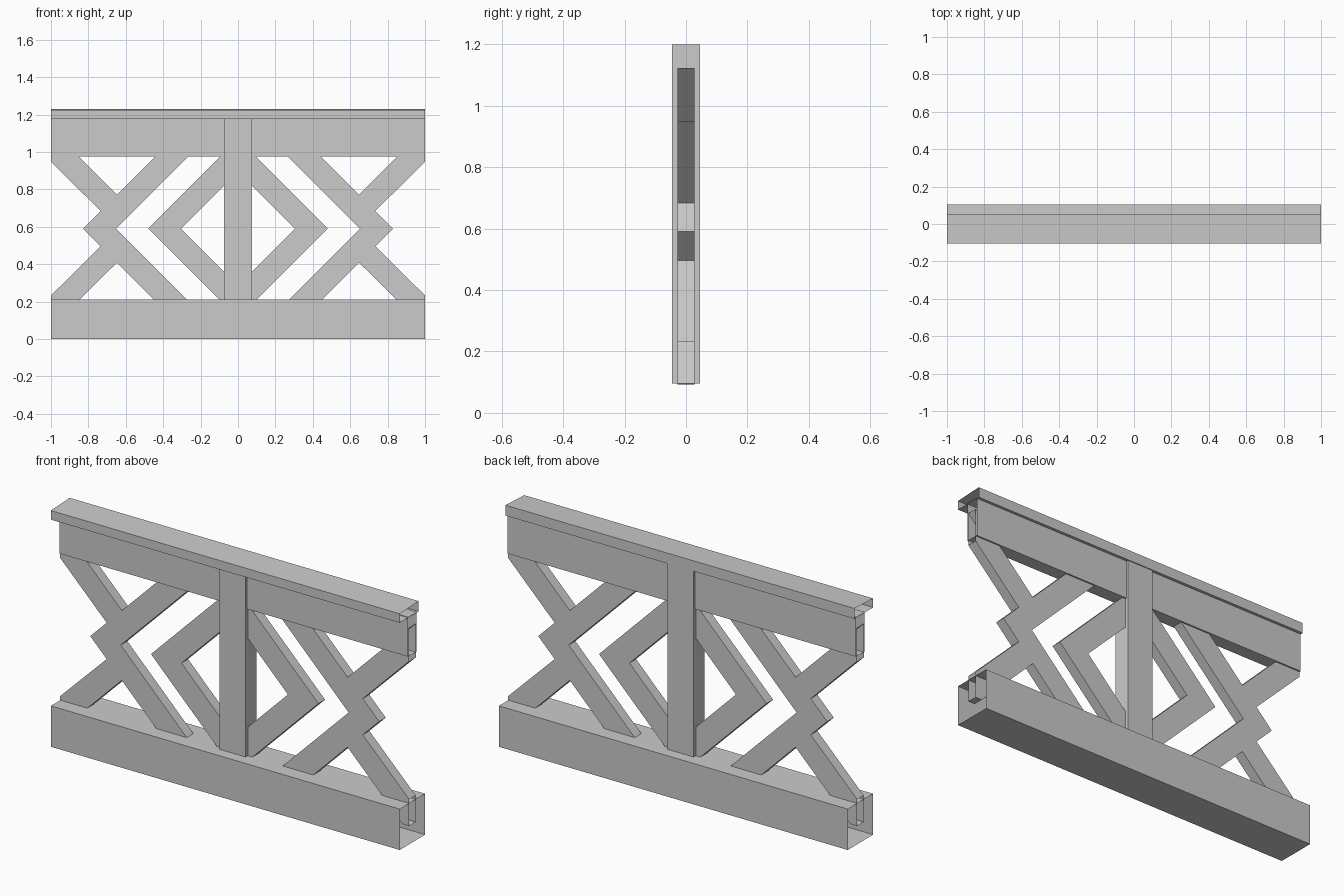
import bpy, bmesh

if "Cube" in bpy.data.objects:
    bpy.data.objects.remove(bpy.data.objects["Cube"])

MID = 0.59  # height of the lattice centre line


def finish(name, bm):
    bmesh.ops.recalc_face_normals(bm, faces=bm.faces)
    me = bpy.data.meshes.new(name)
    bm.to_mesh(me)
    bm.free()
    ob = bpy.data.objects.new(name, me)
    bpy.context.collection.objects.link(ob)
    return ob


def tube(name, profile):
    """Open-ended tube along x from a (y, z) profile."""
    bm = bmesh.new()
    a = [bm.verts.new((-1, y, z)) for y, z in profile]
    b = [bm.verts.new((1, y, z)) for y, z in profile]
    for i in range(len(a)):
        j = (i + 1) % len(a)
        bm.faces.new((a[i], a[j], b[j], b[i]))
    return finish(name, bm)


def rect(y0, y1, z0, z1):
    return [(y0, z0), (y1, z0), (y1, z1), (y0, z1)]


def plate(name, outline, half, open_x=None, mirror=True):
    """(x, z) outline extruded across y; walls lying on open_x are left out."""
    bm = bmesh.new()
    a = [bm.verts.new((x, -half, z)) for x, z in outline]
    b = [bm.verts.new((x, half, z)) for x, z in outline]
    bm.faces.new(a)
    bm.faces.new(b[::-1])
    n = len(a)
    for i in range(n):
        j = (i + 1) % n
        if open_x is not None and outline[i][0] == open_x == outline[j][0]:
            continue
        bm.faces.new((a[j], a[i], b[i], b[j]))
    ob = finish(name, bm)
    if mirror:
        ob.modifiers.new("mirror", 'MIRROR')
    return ob


# Horizontal members
tube("base_beam", rect(-0.104, 0.104, 0, 0.212))
tube("upper_beam", rect(-0.035, 0.035, 0.975, 1.18))
tube("top_rail", [(-0.104, 1.177), (0.05, 1.177), (0.05, 1.231), (-0.104, 1.224)])

# Centre post
plate("centre_post", [(-0.075, 0.095), (0.075, 0.095), (0.075, 1.2), (-0.075, 1.2)],
      0.045, mirror=False)

# Chevron braces, arms at 45 degrees
W, H = 0.175, 0.497
for name, tip in (("inner_chevron", 0.48), ("outer_chevron", 0.828)):
    plate(name, [(tip, MID), (tip - H, MID + H), (tip - W - H, MID + H),
                 (tip - W, MID), (tip - W - H, MID - H), (tip - H, MID - H)],
          0.027)

# Short braces from the outer chevron to the ends
plate("upper_end_brace", [(0.647, 0.771), (0.734, 0.684), (1, 0.948), (1, 1.123)],
      0.027, open_x=1)
plate("lower_end_brace", [(0.647, 0.409), (0.734, 0.496), (1, 0.233),
                          (1, 0.095), (0.962, 0.095)], 0.027, open_x=1)
